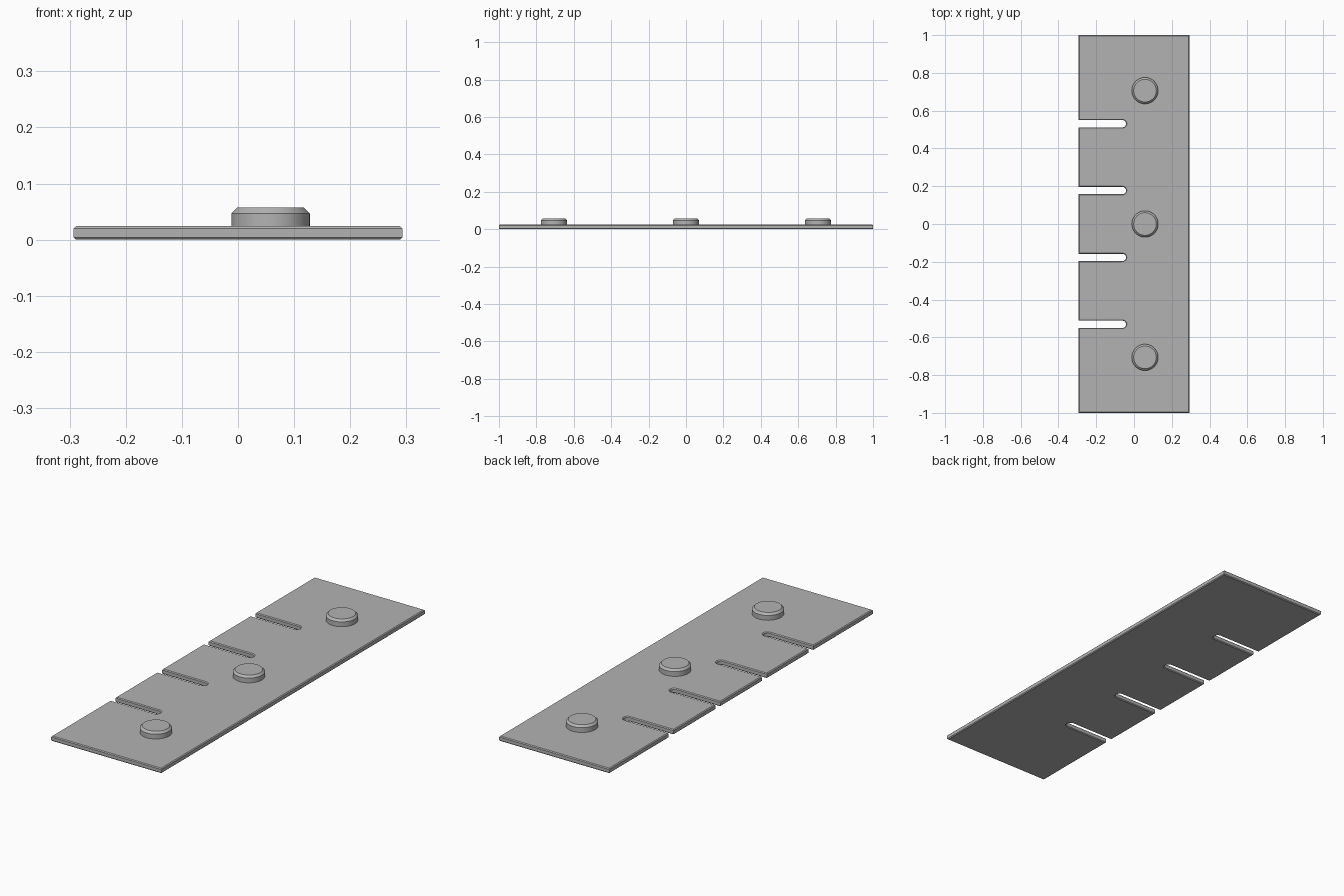
import bpy, bmesh, math

cube = bpy.data.objects.get("Cube")
if cube:
    bpy.data.objects.remove(cube, do_unlink=True)

HALF_X, HALF_Y, THICK, CHAMFER = 0.293, 1.0, 0.024, 0.004
SLOT_R, SLOT_END, SLOT_PITCH = 0.019, -0.042, 0.354
STUD_X, STUD_PITCH = 0.058, 0.706

grey = bpy.data.materials.new("plain grey")
grey.use_nodes = True
grey.diffuse_color = (0.45, 0.45, 0.45, 1)
grey.node_tree.nodes["Principled BSDF"].inputs["Base Color"].default_value = (0.45, 0.45, 0.45, 1)


def add_object(name, bm, location=(0, 0, 0)):
    bmesh.ops.recalc_face_normals(bm, faces=bm.faces)
    mesh = bpy.data.meshes.new(name)
    bm.to_mesh(mesh)
    bm.free()
    mesh.materials.append(grey)
    obj = bpy.data.objects.new(name, mesh)
    obj.location = location
    bpy.context.collection.objects.link(obj)
    bpy.ops.object.select_all(action="DESELECT")
    obj.select_set(True)
    bpy.context.view_layer.objects.active = obj
    bpy.ops.object.shade_smooth_by_angle(angle=math.radians(30))
    return obj


# Plate outline, with four round-ended slots along the -x edge
outline = [(-HALF_X, -HALF_Y), (HALF_X, -HALF_Y), (HALF_X, HALF_Y), (-HALF_X, HALF_Y)]
steps = 12
for i in range(4):
    y = (1.5 - i) * SLOT_PITCH
    outline.append((-HALF_X, y + SLOT_R))
    for k in range(steps + 1):
        a = math.pi / 2 - math.pi * k / steps
        outline.append((SLOT_END - SLOT_R + SLOT_R * math.cos(a), y + SLOT_R * math.sin(a)))
    outline.append((-HALF_X, y - SLOT_R))

# Extrude the plate and chamfer its upper and lower rims
bm = bmesh.new()
base = bm.faces.new([bm.verts.new((x, y, 0)) for x, y in outline])
top = bmesh.ops.extrude_face_region(bm, geom=[base], use_keep_orig=True)
top_verts = [g for g in top["geom"] if isinstance(g, bmesh.types.BMVert)]
bmesh.ops.translate(bm, verts=top_verts, vec=(0, 0, THICK))
bmesh.ops.recalc_face_normals(bm, faces=bm.faces)
rims = [e for e in bm.edges if abs(e.verts[0].co.z - e.verts[1].co.z) < 1e-5]
bmesh.ops.bevel(bm, geom=rims, offset=CHAMFER, segments=1, affect="EDGES")
add_object("slotted_plate", bm)

# Three round studs with chamfered tops
profile = [(0, 0.02), (0.07, 0.02), (0.07, 0.047), (0.06, 0.057), (0, 0.057)]
for name, i in (("front_stud", -1), ("middle_stud", 0), ("back_stud", 1)):
    bm = bmesh.new()
    verts = [bm.verts.new((r, 0, z)) for r, z in profile]
    edges = [bm.edges.new(pair) for pair in zip(verts, verts[1:])]
    bmesh.ops.spin(bm, geom=verts + edges, cent=(0, 0, 0), axis=(0, 0, 1),
                   angle=math.tau, steps=48, use_duplicate=False)
    bmesh.ops.remove_doubles(bm, verts=bm.verts, dist=1e-5)
    add_object(name, bm, (STUD_X, i * STUD_PITCH, 0))
